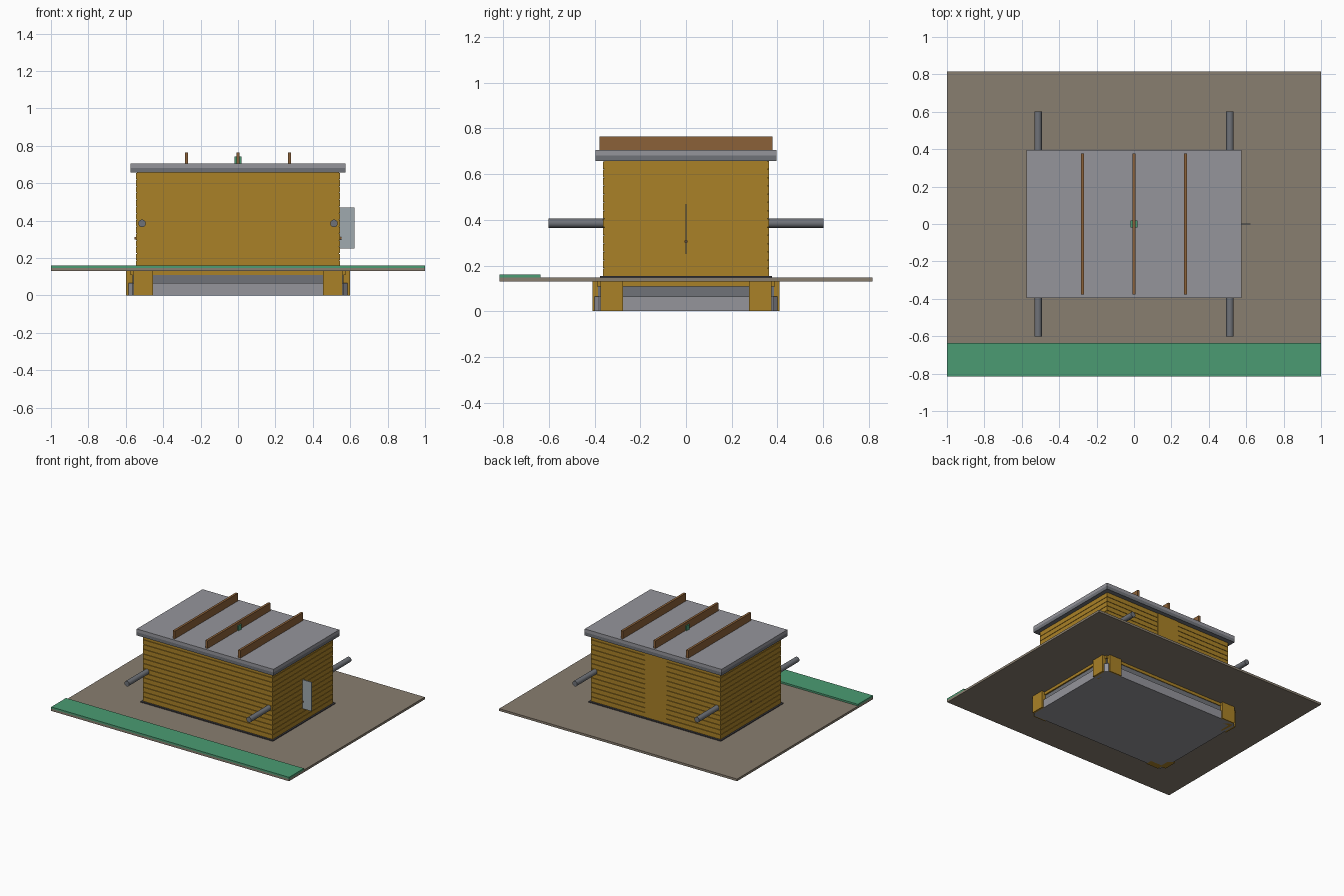
import bpy, math

if "Cube" in bpy.data.objects:
    bpy.data.objects.remove(bpy.data.objects["Cube"])


def material(name, rgb):
    m = bpy.data.materials.new(name)
    m.diffuse_color = (*rgb, 1)
    m.use_nodes = True
    m.node_tree.nodes["Principled BSDF"].inputs["Base Color"].default_value = m.diffuse_color
    return m


TIMBER = material("timber", (0.40, 0.22, 0.02))
EARTH = material("earth", (0.25, 0.21, 0.16))
GREEN = material("green", (0.07, 0.33, 0.17))
FIN = material("fin_brown", (0.26, 0.12, 0.04))
DARK = material("dark_grey", (0.05, 0.05, 0.06))
STEEL = material("steel", (0.16, 0.17, 0.19))
PALE = material("pale_grey", (0.30, 0.30, 0.33))
BLUE = material("blue_grey", (0.35, 0.40, 0.43))


def box(name, x, y, z, mat, chamfer=0):
    """Box from (min, max) ranges, optionally with chamfered vertical edges."""
    bpy.ops.mesh.primitive_cube_add(size=1)
    ob = bpy.context.object
    ob.name = name
    for v in ob.data.vertices:
        v.co = [r[0] if c < 0 else r[1] for c, r in zip(v.co, (x, y, z))]
    ob.data.materials.append(mat)
    if chamfer:
        weights = ob.data.attributes.new("bevel_weight_edge", 'FLOAT', 'EDGE')
        for e in ob.data.edges:
            a, b = (ob.data.vertices[i].co for i in e.vertices)
            weights.data[e.index].value = float(abs(a.z - b.z) > 1e-5)
        mod = ob.modifiers.new("chamfer", 'BEVEL')
        mod.limit_method = 'WEIGHT'
        mod.width = chamfer
    return ob


def slab(name, hx, hy, z, mat, chamfer=0):
    return box(name, (-hx, hx), (-hy, hy), z, mat, chamfer)


def rod(name, loc, rot, radius, length, mat):
    bpy.ops.mesh.primitive_cylinder_add(vertices=24, radius=radius, depth=length,
                                        location=loc, rotation=rot)
    ob = bpy.context.object
    ob.name = name
    ob.data.materials.append(mat)
    bpy.ops.object.shade_smooth_by_angle()


def span(s, a, b):
    return (min(s * a, s * b), max(s * a, s * b))


# Stepped footing
slab("footing_lower", 0.585, 0.40, (0, 0.065), PALE, 0.02)
slab("footing_upper", 0.565, 0.385, (0.065, 0.108), STEEL)
slab("footing_timber_course", 0.575, 0.39, (0.108, 0.131), TIMBER)

# Paired blocks around each footing corner
for sx in (-1, 1):
    for sy in (-1, 1):
        box("corner_block_long", span(sx, 0.455, 0.56), span(sy, 0.36, 0.41), (0, 0.135), TIMBER)
        box("corner_block_short", span(sx, 0.55, 0.60), span(sy, 0.275, 0.375), (0, 0.135), TIMBER)

# Ground plate, front strip and sill
slab("ground_plate", 1.0, 0.815, (0.13, 0.147), EARTH)
box("front_strip", (-1, 1), (-0.815, -0.637), (0.147, 0.16), GREEN)
slab("sill", 0.557, 0.377, (0.147, 0.153), DARK)

# Plank walls: interlocking courses around a recessed core
BX, BY, Z0, Z1, ROWS, T = 0.545, 0.362, 0.153, 0.658, 14, 0.03
slab("wall_core", BX - 0.006, BY - 0.006, (Z0, Z1), TIMBER)
pitch = (Z1 - Z0) / ROWS
for i in range(ROWS):
    z = (Z0 + i * pitch, Z0 + (i + 1) * pitch - 0.003)
    a, b = (0, T) if i % 2 else (T, 0)
    for s in (-1, 1):
        box("long_plank", (-BX + a, BX - a), span(s, BY - T, BY), z, TIMBER)
        box("short_plank", span(s, BX - T, BX), (-BY + b, BY - b), z, TIMBER)
box("back_panel", (-0.09, 0.09), (BY - 0.01, BY + 0.001), (Z0, Z1), TIMBER)

# Carrying rods, cross pin and side flag
for sx in (-1, 1):
    rod("carrying_rod", (sx * 0.513, 0, 0.385), (math.pi / 2, 0, 0), 0.02, 1.204, STEEL)
rod("cross_pin", (0, 0, 0.305), (0, math.pi / 2, 0), 0.007, 1.105, FIN)
box("side_flag", (0.53, 0.622), (-0.003, 0.003), (0.25, 0.47), BLUE)

# Roof layers, fins and green marker
slab("roof_lower", 0.575, 0.395, (0.657, 0.682), STEEL)
slab("roof_upper", 0.575, 0.395, (0.682, 0.706), PALE)
for x in (-0.275, 0, 0.275):
    box("roof_fin", (x - 0.009, x + 0.009), (-0.378, 0.378), (0.706, 0.765), FIN)
slab("roof_marker", 0.018, 0.018, (0.706, 0.742), GREEN)
